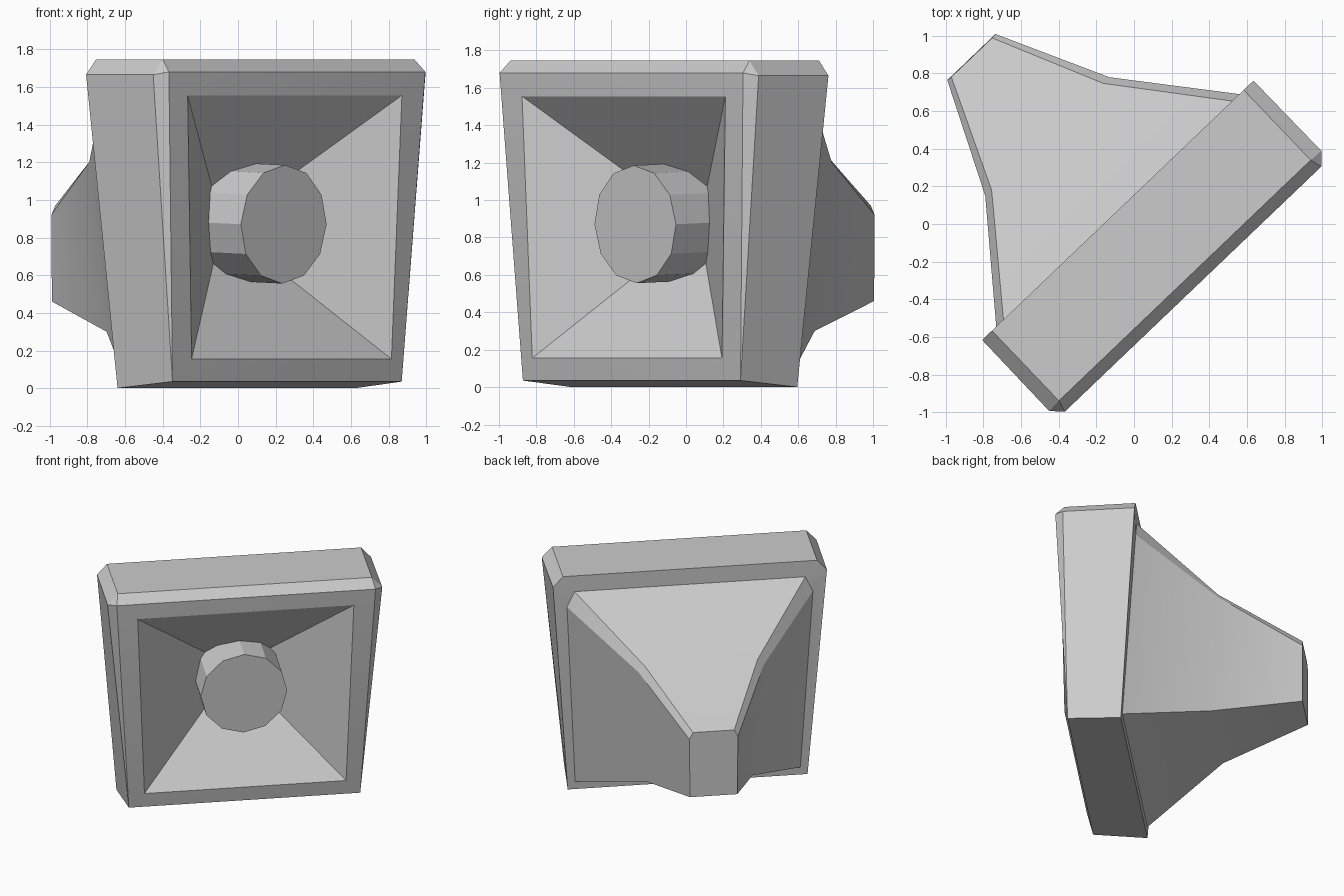
import bpy, bmesh, math
from mathutils import Matrix

if "Cube" in bpy.data.objects:
    bpy.data.objects.remove(bpy.data.objects["Cube"])

# Local frame: x = width, y = towards the rear, z = up; then turned to face front-right
PLACE = Matrix.Rotation(math.radians(43.7), 4, 'Z') @ Matrix.Translation((-0.012, 0, 0))


def finish(name, bm, angle):
    bmesh.ops.remove_doubles(bm, verts=bm.verts, dist=0.0005)
    bmesh.ops.dissolve_degenerate(bm, edges=bm.edges, dist=0.0005)
    bmesh.ops.recalc_face_normals(bm, faces=bm.faces)
    bm.transform(PLACE)
    mesh = bpy.data.meshes.new(name)
    bm.to_mesh(mesh)
    bm.free()
    ob = bpy.data.objects.new(name, mesh)
    bpy.context.collection.objects.link(ob)
    bpy.context.view_layer.objects.active = ob
    ob.select_set(True)
    bpy.ops.object.shade_smooth_by_angle(angle=math.radians(angle))
    ob.select_set(False)
    return ob


# Half sections as (half width, y, z): top corner, side corner, bottom corner
apex = [(0, 0.11, 0.865)] * 3
recess_rim = [(0.787, -0.449, 1.555)] * 2 + [(0.734, -0.424, 0.155)]
front_face = [(0.942, -0.467, 1.68)] * 2 + [(0.842, -0.39, 0.035)]
front_chamfer = [(0.925, -0.403, 1.745), (1.0, -0.407, 1.665), (0.842, -0.39, 0.035)]
housing_back = [(0.925, 0.112, 1.745), (0.997, 0.112, 1.665), (0.873, 0.0, 0.0)]
shell_start = [(0.84, 0.112, 1.62), (0.895, 0.11, 1.50), (0.82, 0.005, 0.06)]
shell_mid = [(0.41, 0.653, 1.245), (0.456, 0.654, 1.20), (0.38, 0.60, 0.30)]
shell_end = [(0.15, 1.235, 0.97), (0.177, 1.238, 0.92), (0.172, 1.238, 0.46)]
sections = [apex, recess_rim, front_face, front_chamfer, housing_back,
            shell_start, shell_mid, shell_end]

# Housing with pyramid recess and tapering rear shell, lofted front to back
bm = bmesh.new()
rings = []
for half in sections:
    loop = half + [(-x, y, z) for x, y, z in reversed(half)]
    rings.append([bm.verts.new(p) for p in loop])
for a, b in zip(rings, rings[1:]):
    for i in range(6):
        j = (i + 1) % 6
        bm.faces.new((a[i], a[j], b[j], b[i]))
bm.faces.new(rings[-1])
finish("housing", bm, 25)

# Central twelve-sided plug, leaning slightly with the front face
bm = bmesh.new()
bmesh.ops.create_cone(bm, cap_ends=True, segments=12, radius1=0.315,
                      radius2=0.315, depth=0.38)
bm.transform(Matrix.Translation((0, -0.174, 0.877))
             @ Matrix.Rotation(math.radians(92), 4, 'X'))
finish("centre_plug", bm, 10)
